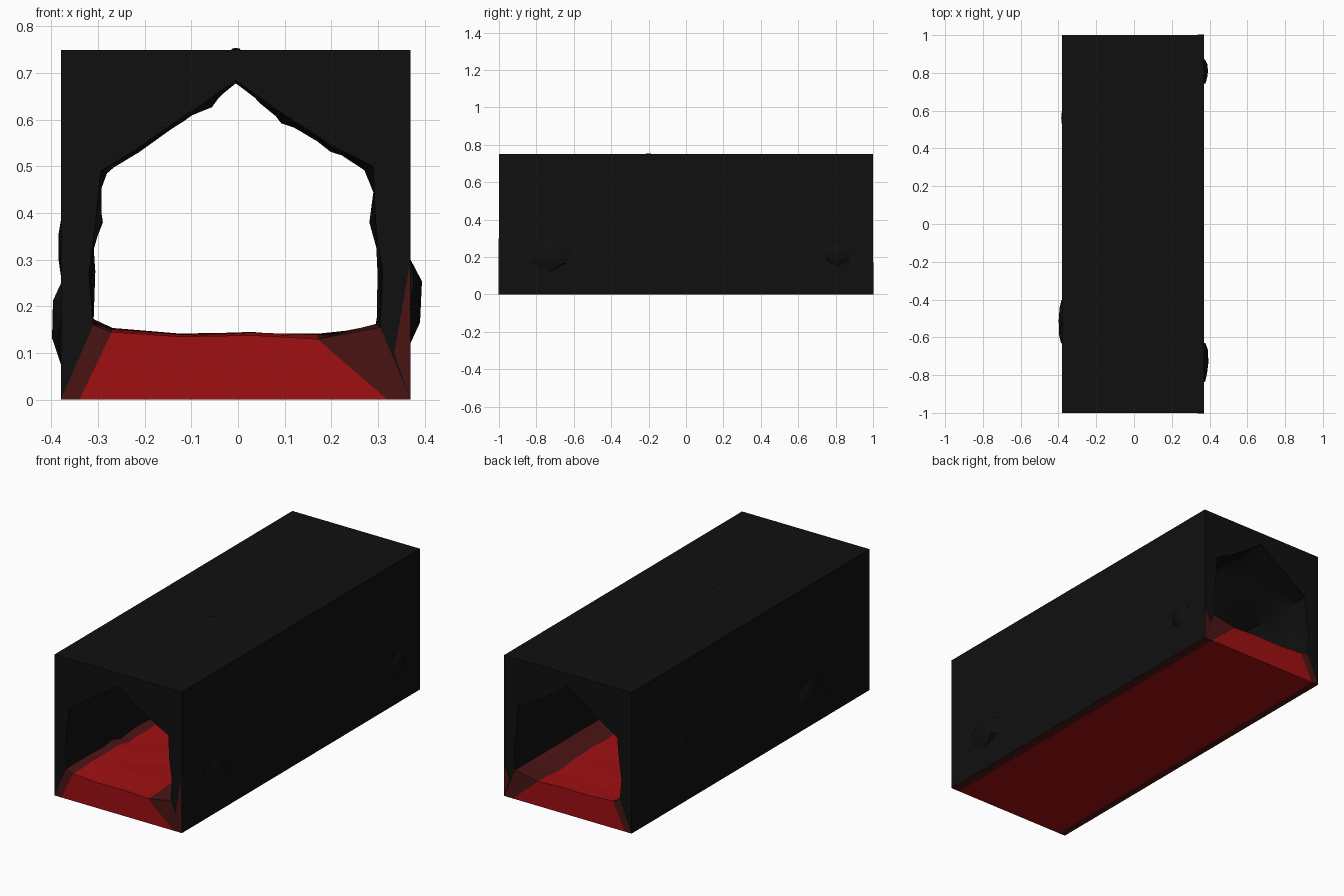
import bpy, bmesh, random
from mathutils import Vector, noise

random.seed(4)
if "Cube" in bpy.data.objects:
    bpy.data.objects.remove(bpy.data.objects["Cube"], do_unlink=True)


def material(name, color):
    m = bpy.data.materials.new(name)
    m.use_nodes = True
    m.diffuse_color = color
    m.node_tree.nodes["Principled BSDF"].inputs["Base Color"].default_value = color
    return m


BLACK, RED, DARK = range(3)
MATS = [material("soot black", (0.005, 0.005, 0.005, 1)),
        material("deep red", (0.35, 0.005, 0.006, 1)),
        material("dark red", (0.07, 0.007, 0.007, 1))]


def finish(bm, name, mats, smooth=None):
    bmesh.ops.recalc_face_normals(bm, faces=bm.faces)
    me = bpy.data.meshes.new(name)
    bm.to_mesh(me)
    bm.free()
    ob = bpy.data.objects.new(name, me)
    bpy.context.collection.objects.link(ob)
    for m in mats:
        me.materials.append(m)
    if smooth:
        bpy.ops.object.select_all(action='DESELECT')
        bpy.context.view_layer.objects.active = ob
        ob.select_set(True)
        bpy.ops.object.shade_smooth_by_angle(angle=smooth)
    return ob


L, R, TOP = -0.38, 0.37, 0.75
# Cross-section: opening point (x, z), matching point on the outer square,
# colour of the strip that starts there
SECTION = [
    ((-0.31, 0.16), (L, 0), DARK), ((-0.27, 0.145), (-0.34, 0), RED),
    ((-0.12, 0.135), (-0.15, 0), RED), ((0.03, 0.138), (0.08, 0), RED),
    ((0.17, 0.13), (0.32, 0), DARK),
    ((0.305, 0.155), (R, 0), BLACK), ((0.31, 0.27), (R, 0.25), BLACK),
    ((0.295, 0.38), (R, 0.4), BLACK), ((0.29, 0.5), (R, 0.55), BLACK),
    ((0.21, 0.54), (R, TOP), BLACK), ((0.1, 0.61), (0.18, TOP), BLACK),
    ((0.05, 0.645), (0.08, TOP), BLACK), ((-0.005, 0.685), (0, TOP), BLACK),
    ((-0.06, 0.645), (-0.08, TOP), BLACK), ((-0.12, 0.605), (-0.18, TOP), BLACK),
    ((-0.22, 0.535), (L, TOP), BLACK), ((-0.295, 0.49), (L, 0.55), BLACK),
    ((-0.305, 0.38), (L, 0.4), BLACK), ((-0.32, 0.27), (L, 0.25), BLACK)]
N = len(SECTION)
RINGS = 26


def bridge(bm, a, b):
    for i, (_, _, color) in enumerate(SECTION):
        j = (i + 1) % N
        bm.faces.new((a[i], a[j], b[j], b[i])).material_index = color


# Tunnel shell: rough bore, square outside, flat end frames
bm = bmesh.new()
bore = []
for k in range(RINGS + 1):
    y = -1 + 2 * k / RINGS
    ring = []
    for (x, z), _, color in SECTION:
        p = Vector((x, y, z))
        if 0 < k < RINGS:
            n = noise.noise(p * 9) + 0.5 * random.uniform(-1, 1)
            out = Vector((x, 0, z - 0.38)).normalized()
            if color == BLACK:
                p += out * (0.028 * n + 0.008)
            else:
                p.z += 0.012 * n
        ring.append(bm.verts.new(p))
    bore.append(ring)
for a, b in zip(bore, bore[1:]):
    bridge(bm, a, b)
front, back = [[bm.verts.new((x, y, z)) for _, (x, z), _ in SECTION] for y in (-1, 1)]
bridge(bm, front, back)
bridge(bm, bore[0], front)
bridge(bm, bore[-1], back)
finish(bm, "tunnel_shell", MATS, 0.6)

# Thin dark red slivers at the foot of each end frame
for name, y, h in (("front_sliver", -1, 0.3), ("back_sliver", 1, 0.17)):
    bm = bmesh.new()
    d = -0.003 if y < 0 else 0.003
    tri = [(R, 0), (R, h), (0.335, 0.1)]
    a = [bm.verts.new((x, y, z)) for x, z in tri]
    b = [bm.verts.new((x, y + d, z)) for x, z in tri]
    bm.faces.new(a)
    bm.faces.new(b)
    for i in range(3):
        j = (i + 1) % 3
        bm.faces.new((a[i], a[j], b[j], b[i]))
    finish(bm, name, [MATS[DARK]])

# Rock lumps breaking through the side walls: centre, half sizes
LUMPS = [("right_front_lump", (R, -0.73, 0.21), (0.028, 0.13, 0.1)),
         ("right_back_lump", (R, 0.81, 0.21), (0.028, 0.08, 0.07)),
         ("left_front_lump", (L, -0.51, 0.17), (0.022, 0.14, 0.09)),
         ("left_back_lump", (L, 0.56, 0.33), (0.006, 0.04, 0.06)),
         ("roof_lump", (-0.005, -0.2, TOP), (0.012, 0.02, 0.004))]
for name, centre, size in LUMPS:
    bm = bmesh.new()
    bmesh.ops.create_icosphere(bm, subdivisions=1, radius=1)
    for v in bm.verts:
        s = random.uniform(0.85, 1.05)
        v.co = Vector([c + h * s * q for c, h, q in zip(centre, size, v.co)])
    finish(bm, name, [MATS[BLACK]], 0.8)
